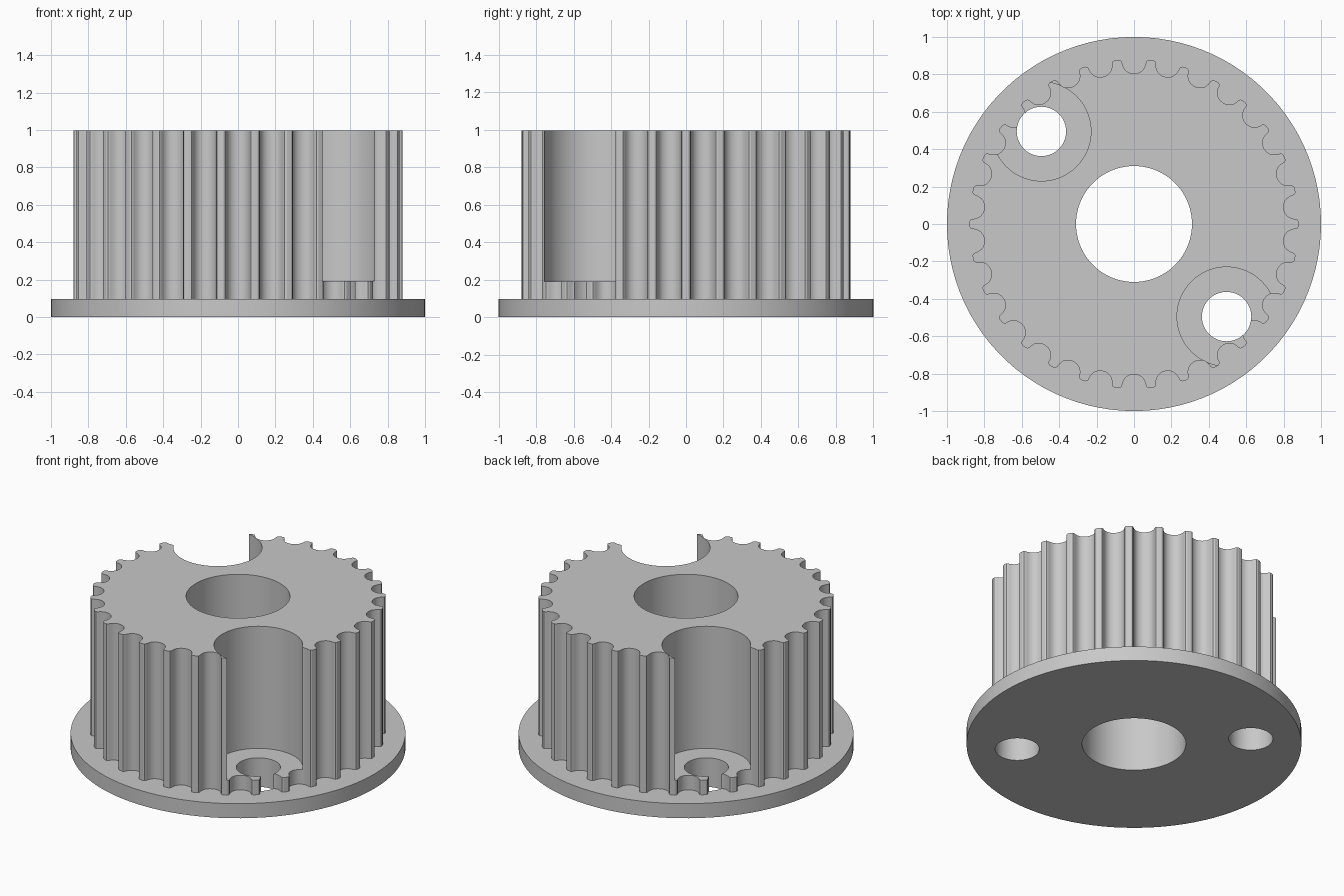
import bpy, bmesh, math

cube = bpy.data.objects.get("Cube")
if cube:
    bpy.data.objects.remove(cube, do_unlink=True)

HEIGHT = 0.997
FLANGE_TOP = 0.096
POCKET_FLOOR = 0.192
TEETH = 30
SCREW_POS = 0.495

grey = bpy.data.materials.new("plain grey")
grey.use_nodes = True
colour = (0.58, 0.58, 0.58, 1)
grey.diffuse_color = colour
grey.node_tree.nodes["Principled BSDF"].inputs["Base Color"].default_value = colour


def prism(name, outline, z0, z1):
    """Extrude a counter-clockwise outline from z0 to z1."""
    bm = bmesh.new()
    face = bm.faces.new([bm.verts.new((x, y, z0)) for x, y in outline])
    result = bmesh.ops.extrude_face_region(bm, geom=[face], use_keep_orig=True)
    top = [g for g in result["geom"] if isinstance(g, bmesh.types.BMVert)]
    bmesh.ops.translate(bm, verts=top, vec=(0, 0, z1 - z0))
    bmesh.ops.recalc_face_normals(bm, faces=bm.faces)
    mesh = bpy.data.meshes.new(name)
    bm.to_mesh(mesh)
    bm.free()
    mesh.materials.append(grey)
    obj = bpy.data.objects.new(name, mesh)
    bpy.context.scene.collection.objects.link(obj)
    return obj


def circle(radius, segments, cx=0, cy=0):
    step = 2 * math.pi / segments
    return [(cx + radius * math.cos(i * step), cy + radius * math.sin(i * step))
            for i in range(segments)]


def toothed_outline():
    """Outer outline with one rounded belt groove per tooth."""
    half = [(0.0802, 0), (0.0696, 0.0035), (0.0642, 0.0124), (0.0621, 0.0226),
            (0.0588, 0.0325), (0.0542, 0.0420), (0.0485, 0.0511),
            (0.0385, 0.0603), (0.0267, 0.0670), (0.0137, 0.0710)]
    groove = [(-t, d) for t, d in half] + [(0, 0.0724)] + half[::-1]
    points = []
    for k in range(TEETH):
        a = math.pi / 2 + k * 2 * math.pi / TEETH
        c, s = math.cos(a), math.sin(a)
        for t, depth in groove:
            r = 0.8766 - depth
            points.append((r * c - t * s, r * s + t * c))
    return points


def combine(target, tool, operation):
    """Apply a boolean and discard the helper."""
    tool.hide_render = True
    mod = target.modifiers.new("boolean", 'BOOLEAN')
    mod.operation = operation
    mod.solver = 'EXACT'
    mod.object = tool
    bpy.context.view_layer.objects.active = target
    bpy.ops.object.modifier_apply(modifier=mod.name)
    bpy.data.objects.remove(tool, do_unlink=True)


# Toothed drum joined to its flange
pulley = prism("toothed_pulley", toothed_outline(), 0.04, HEIGHT)
combine(pulley, prism("flange", circle(1.0, 100), 0, FLANGE_TOP), 'UNION')

# Central shaft bore
combine(pulley, prism("bore_cutter", circle(0.31, 80), -0.2, 1.2), 'DIFFERENCE')

# Two opposite screw holes, each with a deep pocket for the screw head
for side in (1, -1):
    x, y = side * SCREW_POS, -side * SCREW_POS
    combine(pulley, prism("pocket_cutter", circle(0.265, 80, x, y),
                          POCKET_FLOOR, 1.2), 'DIFFERENCE')
    combine(pulley, prism("screw_cutter", circle(0.132, 60, x, y),
                          -0.2, 0.5), 'DIFFERENCE')

# Smooth curved walls, keeping crisp rims
pulley.data.shade_smooth()
pulley.data.set_sharp_from_angle(angle=math.radians(20))
